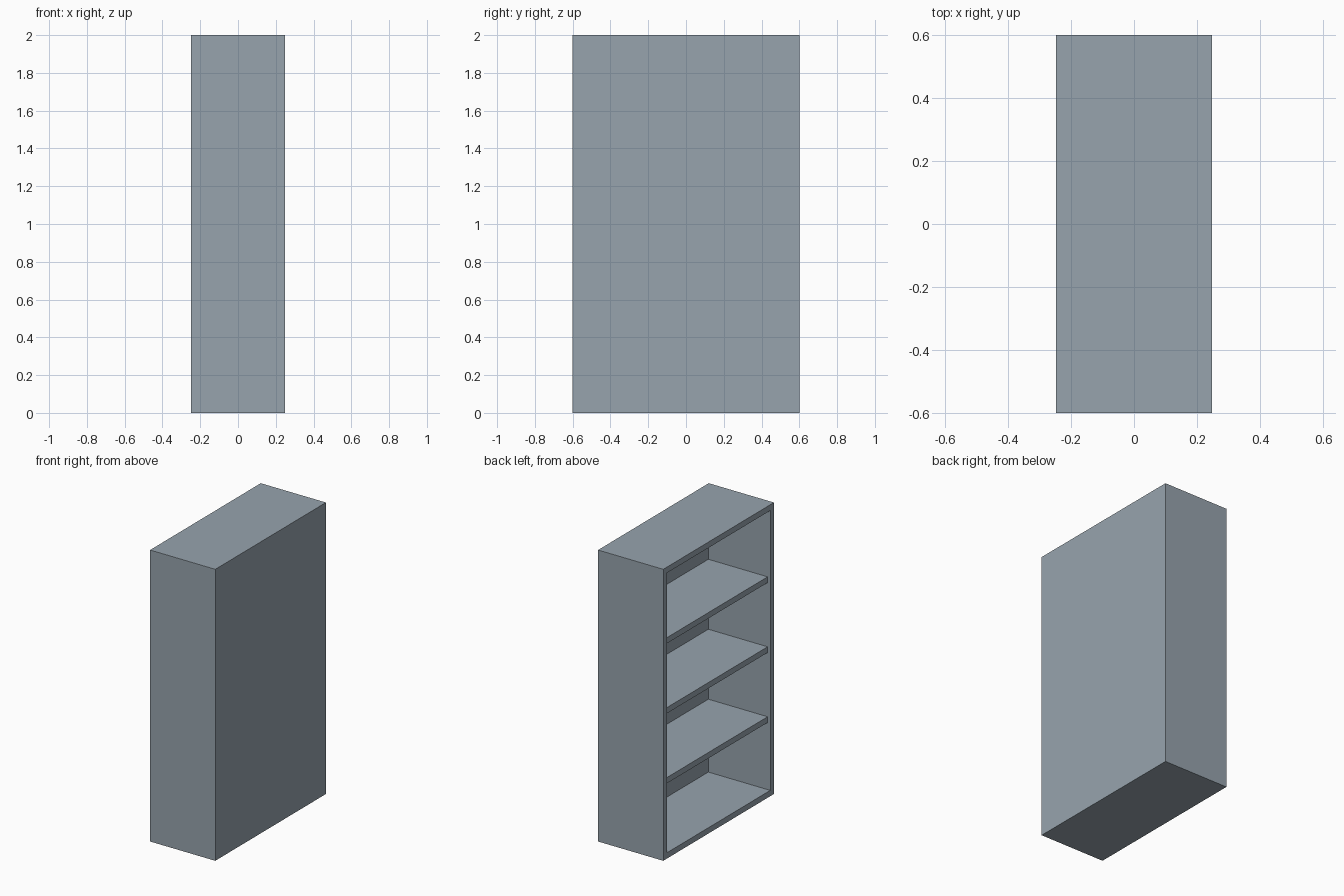
import bpy

cube = bpy.data.objects.get("Cube")
if cube:
    bpy.data.objects.remove(cube, do_unlink=True)

# Single painted finish
COLOR = (0.31, 0.37, 0.42, 1.0)
paint = bpy.data.materials.new("blue_grey_paint")
paint.use_nodes = True
paint.diffuse_color = COLOR
paint.node_tree.nodes["Principled BSDF"].inputs["Base Color"].default_value = COLOR

DEPTH, WIDTH, HEIGHT = 0.495, 1.2, 2.0
BOARD, BACK, RECESS = 0.04, 0.025, 0.02
FRONT, REAR = -DEPTH / 2, DEPTH / 2
INNER = WIDTH / 2 - BOARD


def board(name, low, high):
    """Box spanning two opposite corners."""
    centre = [(a + b) / 2 for a, b in zip(low, high)]
    bpy.ops.mesh.primitive_cube_add(size=1, location=centre)
    obj = bpy.context.object
    obj.name = name
    obj.scale = [b - a for a, b in zip(low, high)]
    bpy.ops.object.transform_apply(location=False, rotation=False, scale=True)
    obj.data.materials.append(paint)
    return obj


# Side panels
board("front_side_panel", (FRONT, -WIDTH / 2, 0), (REAR, -INNER, HEIGHT))
board("rear_side_panel", (FRONT, INNER, 0), (REAR, WIDTH / 2, HEIGHT))

# Top and bottom panels fit between the sides
board("bottom_panel", (FRONT, -INNER, 0), (REAR, INNER, BOARD))
board("top_panel", (FRONT, -INNER, HEIGHT - BOARD), (REAR, INNER, HEIGHT))

# Back panel closes the +x side
board("back_panel", (REAR - BACK, -INNER, BOARD), (REAR, INNER, HEIGHT - BOARD))

# Three evenly spaced shelves, set back from the open side
for i in range(1, 4):
    z = BOARD + i * (HEIGHT - 2 * BOARD) / 4
    board(f"shelf_{i}", (FRONT + RECESS, -INNER, z - BOARD / 2),
          (REAR - BACK, INNER, z + BOARD / 2))
